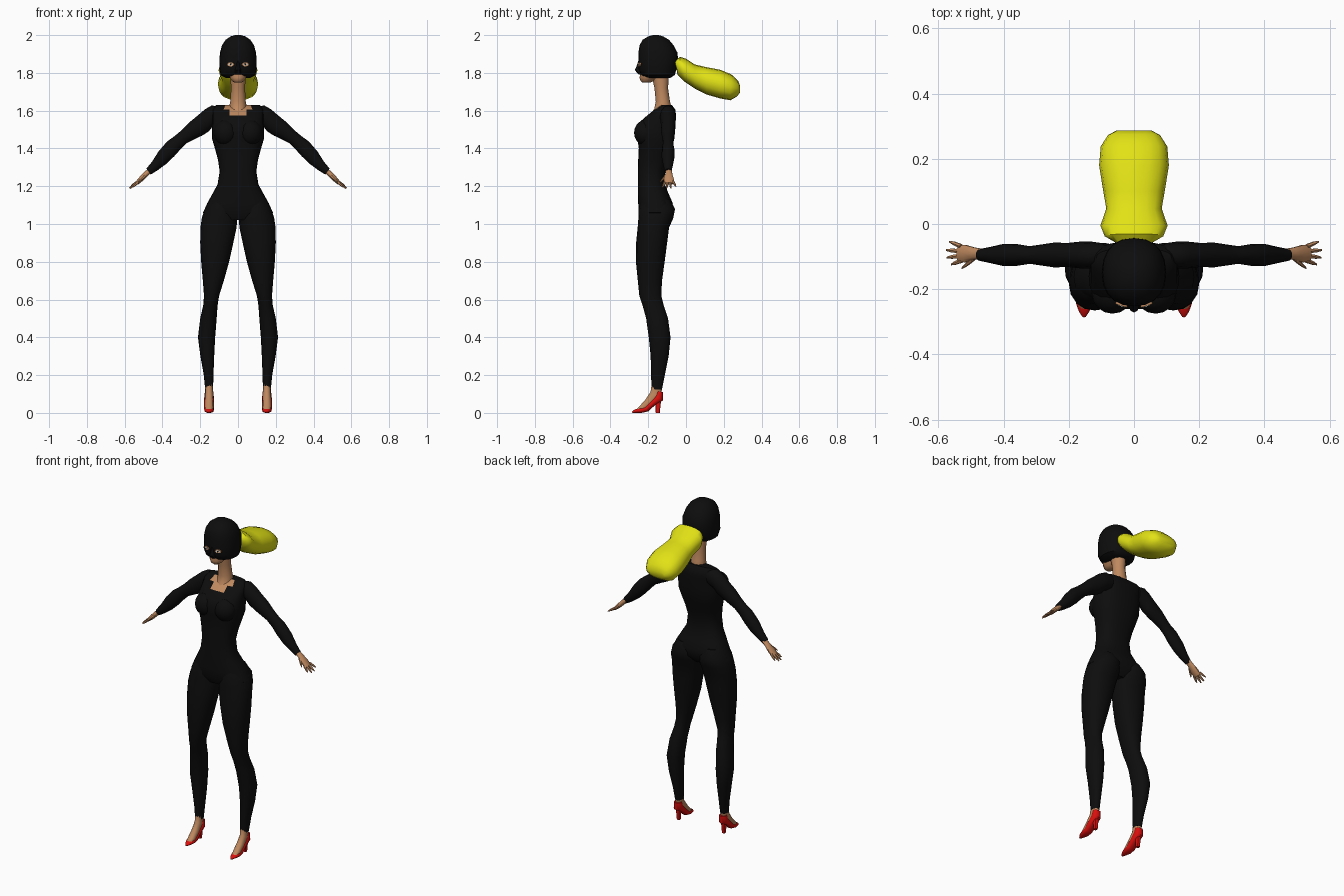
import bpy, bmesh, math
from mathutils import Vector, Matrix


def material(name, r, g, b):
    m = bpy.data.materials.new(name)
    m.diffuse_color = (r, g, b, 1)
    return m


BLACK = material("suit_black", 0.004, 0.004, 0.004)
SKIN = material("skin_tan", 0.52, 0.25, 0.115)
YELLOW = material("hair_yellow", 0.76, 0.76, 0.008)
RED = material("shoe_red", 0.72, 0.005, 0.004)
WHITE = material("eye_white", 0.8, 0.8, 0.75)


def finish(name, bm, mats):
    bmesh.ops.recalc_face_normals(bm, faces=bm.faces)
    me = bpy.data.meshes.new(name)
    bm.to_mesh(me)
    bm.free()
    for m in mats:
        me.materials.append(m)
    ob = bpy.data.objects.new(name, me)
    bpy.context.collection.objects.link(ob)
    bpy.ops.object.select_all(action='DESELECT')
    ob.select_set(True)
    bpy.context.view_layer.objects.active = ob
    bpy.ops.object.shade_smooth_by_angle(angle=math.radians(45))
    return ob


def tube(name, rings, mats, n=14, power=2.0, rule=None):
    """Loft rounded rings, each given by two opposite edge points and a side half-vector."""
    bm = bmesh.new()
    loops = []
    for a, b, side in rings:
        a, b, side = Vector(a), Vector(b), Vector(side)
        mid, half, loop = (a + b) / 2, (a - b) / 2, []
        for i in range(n):
            t = 2 * math.pi * i / n
            c, s = math.cos(t), math.sin(t)
            c = math.copysign(abs(c) ** (2 / power), c)
            s = math.copysign(abs(s) ** (2 / power), s)
            loop.append(bm.verts.new(mid + half * c + side * s))
        loops.append(loop)
    for p, q in zip(loops, loops[1:]):
        for i in range(n):
            j = (i + 1) % n
            bm.faces.new((p[i], p[j], q[j], q[i]))
    bm.faces.new(loops[0])
    bm.faces.new(loops[-1])
    if rule:
        for f in bm.faces:
            f.material_index = rule(f.calc_center_median())
    return finish(name, bm, mats)


def level(z, x0, x1, y0, y1):
    """Horizontal ring from its x and y limits."""
    x = (x0 + x1) / 2
    return (x, y0, z), (x, y1, z), ((x1 - x0) / 2, 0, 0)


def blob(name, center, size, mat, rot=0.0, disc=False):
    bm = bmesh.new()
    if disc:
        bmesh.ops.create_cone(bm, cap_ends=True, segments=12, radius1=1, radius2=1, depth=1,
                              matrix=Matrix.Rotation(math.pi / 2, 4, 'X'))
    else:
        bmesh.ops.create_uvsphere(bm, u_segments=16, v_segments=10, radius=1)
    bm.transform(Matrix.Translation(center) @ Matrix.Rotation(rot, 4, 'Z') @ Matrix.Diagonal((*size, 1)))
    return finish(name, bm, [mat])


# Torso with a skin neckline
torso = [(1.02, .10, -.23, -.11), (1.06, .185, -.25, -.075), (1.11, .163, -.253, -.07),
         (1.16, .135, -.255, -.092), (1.21, .108, -.255, -.112), (1.28, .097, -.255, -.112),
         (1.34, .106, -.253, -.095), (1.40, .122, -.25, -.075), (1.45, .137, -.257, -.062),
         (1.50, .139, -.262, -.057), (1.54, .135, -.245, -.055), (1.575, .135, -.205, -.053),
         (1.605, .135, -.168, -.056), (1.63, .115, -.13, -.075)]
tube("torso", [level(z, -h, h, a, b) for z, h, a, b in torso], [BLACK, SKIN], 24, 2.5,
     lambda c: int(abs(c.x) < .06 and c.z > 1.58 and c.y < -.11))

# Neck and jaw
neck = [(1.58, .045, -.19, -.08), (1.61, .048, -.168, -.075), (1.65, .041, -.16, -.085),
        (1.72, .037, -.167, -.095), (1.80, .042, -.185, -.09)]
tube("neck", [level(z, -h, h, a, b) for z, h, a, b in neck], [SKIN], 12)
jaw = [(1.748, .018, -.23, -.19), (1.757, .032, -.241, -.17), (1.775, .045, -.246, -.14),
       (1.81, .06, -.24, -.1)]
tube("jaw", [level(z, -h, h, a, b) for z, h, a, b in jaw], [SKIN], 12)

# Masked head
head = [(1.772, .062, -.205, -.085), (1.788, .092, -.238, -.06), (1.82, .099, -.252, -.05),
        (1.86, .098, -.252, -.043), (1.905, .096, -.252, -.044), (1.945, .085, -.246, -.065),
        (1.975, .066, -.23, -.09), (1.993, .04, -.2, -.12), (2.0, .015, -.175, -.145)]
tube("masked_head", [level(z, -h, h, a, b) for z, h, a, b in head], [BLACK], 20, 2.3)
tube("mask_nose", [level(1.792, -.016, .016, -.25, -.22), level(1.815, -.017, .017, -.272, -.22),
                   level(1.835, -.012, .012, -.262, -.22), level(1.87, -.008, .008, -.25, -.22)],
     [BLACK], 8)

# Ponytail: y and z of the upper and lower edges, then half width
pony = [(-.06, 1.865, -.05, 1.82, .06), (-.03, 1.885, -.045, 1.79, .09),
        (0, 1.875, -.01, 1.755, .103), (.045, 1.845, .05, 1.715, .085),
        (.1, 1.832, .11, 1.685, .095), (.18, 1.817, .18, 1.665, .107),
        (.24, 1.792, .235, 1.655, .102), (.275, 1.76, .27, 1.675, .08),
        (.287, 1.73, .285, 1.695, .055)]
tube("ponytail", [((0, a, b), (0, c, d), (h, 0, 0)) for a, b, c, d, h in pony], [YELLOW], 16, 2.3)

# Limb tables
leg = [(1.13, .04, .14, -.235, -.085), (1.08, .004, .176, -.25, -.058), (1.03, .003, .192, -.252, -.068),
       (.98, .008, .199, -.256, -.09), (.9, .025, .2, -.264, -.1), (.8, .047, .195, -.265, -.113),
       (.7, .075, .186, -.255, -.127), (.62, .1, .18, -.247, -.131), (.57, .108, .184, -.23, -.118),
       (.5, .113, .2, -.211, -.095), (.4, .121, .212, -.197, -.082), (.3, .126, .199, -.187, -.092),
       (.2, .13, .181, -.185, -.112), (.125, .132, .174, -.182, -.127)]
arm = [(.09, 1.622, .1, 1.53, .036), (.14, 1.627, .135, 1.515, .042), (.175, 1.607, .155, 1.49, .041),
       (.215, 1.573, .19, 1.468, .037), (.255, 1.54, .235, 1.447, .038), (.3, 1.495, .272, 1.428, .032),
       (.335, 1.466, .305, 1.395, .027), (.375, 1.437, .338, 1.358, .033), (.42, 1.385, .38, 1.318, .034),
       (.455, 1.33, .425, 1.285, .025), (.485, 1.293, .462, 1.262, .018)]
palm = [(.47, 1.298, .455, 1.275, .015), (.5, 1.272, .482, 1.25, .02),
        (.525, 1.245, .508, 1.225, .028), (.545, 1.22, .53, 1.208, .026)]
fingers = [((.53, 1.225, -.068), (.566, 1.2, -.054)), ((.536, 1.218, -.083), (.575, 1.19, -.08)),
           ((.536, 1.218, -.098), (.573, 1.188, -.103)), ((.528, 1.222, -.112), (.56, 1.194, -.124)),
           ((.49, 1.258, -.105), (.527, 1.222, -.135))]
foot = [(-.182, .15, -.127, .15, .02), (-.188, .11, -.13, .08, .021), (-.215, .07, -.17, .045, .022),
        (-.242, .04, -.215, .012, .022), (-.264, .018, -.25, .006, .016)]
shoe = [(-.155, .116, -.122, .11, .022), (-.168, .09, -.122, .066, .026), (-.195, .058, -.165, .04, .026),
        (-.222, .032, -.2, .008, .026), (-.25, .025, -.235, 0, .025), (-.272, .018, -.265, 0, .016),
        (-.286, .006, -.284, 0, .005)]

for s, side in ((1, "left"), (-1, "right")):
    tube(side + "_leg", [level(z, s * a, s * b, c, d) for z, a, b, c, d in leg], [BLACK], 16, 2.2)

    # Arm and hand
    tube(side + "_arm", [((s * a, -.095, b), (s * c, -.095, d), (0, h, 0)) for a, b, c, d, h in arm],
         [BLACK], 12)
    tube(side + "_palm", [((s * a, -.091, b), (s * c, -.091, d), (0, h, 0)) for a, b, c, d, h in palm],
         [SKIN], 10)
    for i, (p, q) in enumerate(fingers):
        rings = []
        for t, r in ((0, .0075), (.6, .0065), (1, .003)):
            x, z, y = (u + (v - u) * t for u, v in zip(p, q))
            rings.append(((s * (x + r * .7), y, z + r * .7), (s * (x - r * .7), y, z - r * .7), (0, r, 0)))
        tube(f"{side}_finger_{i + 1}", rings, [SKIN], 6)

    # Foot and high-heeled shoe
    for name, table, mat in (("foot", foot, SKIN), ("shoe", shoe, RED)):
        tube(f"{side}_{name}", [((s * .153, a, b), (s * .153, c, d), (h, 0, 0))
                                for a, b, c, d, h in table], [mat], 12, 2.3)
    tube(side + "_heel", [level(0, s * .143, s * .163, -.16, -.139),
                          level(.085, s * .139, s * .167, -.164, -.13)], [RED], 8, 3)

    # Bust and eyes
    blob(side + "_bust", (s * .066, -.213, 1.483), (.064, .062, .068), BLACK)
    for name, off, size, y, mat in (("eye_opening", .038, (.019, .008, .011), -.247, SKIN),
                                    ("eye", .038, (.012, .008, .006), -.2485, WHITE),
                                    ("pupil", .038, (.005, .008, .005), -.25, BLACK)):
        blob(f"{side}_{name}", (s * off, y, 1.845), size, mat, s * .33, True)
